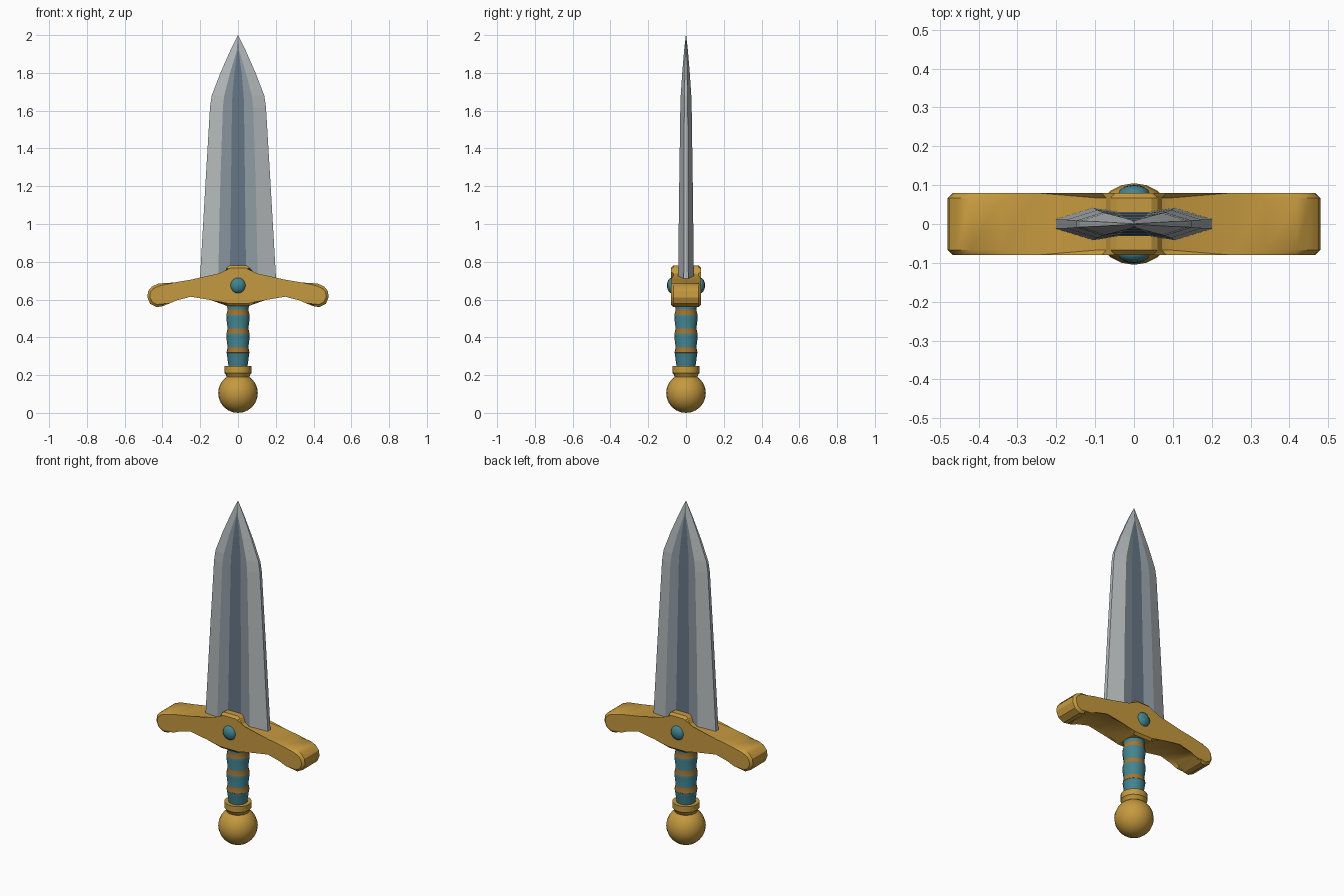
import bpy, bmesh, math
from mathutils import Matrix

if "Cube" in bpy.data.objects:
    bpy.data.objects.remove(bpy.data.objects["Cube"])


def mat(name, col):
    m = bpy.data.materials.new(name)
    m.diffuse_color = (*col, 1)
    m.use_nodes = True
    m.node_tree.nodes["Principled BSDF"].inputs["Base Color"].default_value = m.diffuse_color
    return m


GOLD = mat("gold", (0.56, 0.32, 0.05))
TEAL = mat("teal", (0.055, 0.23, 0.28))
BROWN = mat("bronze wrap", (0.38, 0.18, 0.03))
EDGE = mat("edge steel", (0.46, 0.49, 0.50))
MID = mat("mid steel", (0.27, 0.32, 0.36))
DARK = mat("dark steel", (0.13, 0.18, 0.24))


def finish(name, bm, mats, angle=None):
    bmesh.ops.remove_doubles(bm, verts=bm.verts, dist=1e-5)
    bmesh.ops.recalc_face_normals(bm, faces=bm.faces)
    me = bpy.data.meshes.new(name)
    bm.to_mesh(me)
    bm.free()
    for m in mats:
        me.materials.append(m)
    ob = bpy.data.objects.new(name, me)
    bpy.context.collection.objects.link(ob)
    if angle:
        bpy.ops.object.select_all(action='DESELECT')
        ob.select_set(True)
        bpy.context.view_layer.objects.active = ob
        bpy.ops.object.shade_smooth_by_angle(angle=math.radians(angle))
    return ob


def loft(bm, rings, index=lambda level, side: 0):
    vs = [[bm.verts.new(p) for p in r] for r in rings]
    n = len(vs[0])
    for k in range(len(vs) - 1):
        for i in range(n):
            j = (i + 1) % n
            f = bm.faces.new((vs[k][i], vs[k][j], vs[k + 1][j], vs[k + 1][i]))
            f.material_index = index(k, i)
    bm.faces.new(vs[0])
    bm.faces.new(vs[-1])


def lathe(name, prof, mats, index=lambda k, i: 0, n=16, angle=30):
    bm = bmesh.new()
    loft(bm, [[(r * math.cos(2 * math.pi * i / n), r * math.sin(2 * math.pi * i / n), z)
               for i in range(n)] for r, z in prof], index)
    return finish(name, bm, mats, angle)


def ball(name, m, loc, scale, u=20, v=12):
    bm = bmesh.new()
    bmesh.ops.create_uvsphere(bm, u_segments=u, v_segments=v, radius=1)
    bm.transform(Matrix.Translation(loc) @ Matrix.Diagonal((*scale, 1)))
    return finish(name, bm, [m], 60)


# Blade: z, half width, ridge x, fuller x, edge y, ridge y, fuller y
levels = [(0.70, 0.202, 0.105, 0.043, 0.012, 0.042, 0.032),
          (1.20, 0.173, 0.094, 0.037, 0.011, 0.036, 0.027),
          (1.62, 0.148, 0.080, 0.032, 0.009, 0.030, 0.022),
          (1.68, 0.139, 0.073, 0.030, 0.008, 0.028, 0.020),
          (1.80, 0.093, 0.042, 0.019, 0.006, 0.020, 0.015),
          (1.92, 0.040, 0.006, 0.003, 0.003, 0.010, 0.009),
          (1.998, 0.002, 0.001, 0.0005, 0.0005, 0.001, 0.001)]
rings = []
for z, w, rx, fx, ey, ry, fy in levels:
    front = [(-w, -ey), (-rx, -ry), (-fx, -fy), (fx, -fy), (rx, -ry), (w, -ey)]
    rings.append([(x, y, z) for x, y in front + [(-x, -y) for x, y in front]])
bm = bmesh.new()
loft(bm, rings, lambda k, i: (0, 1, 2, 1, 0, 0)[i % 6])
finish("blade", bm, [EDGE, MID, DARK])

# Guard: mirrored outline, extruded front to back with bevelled rims
half = [(0.045, 0.78), (0.06, 0.77), (0.072, 0.738), (0.095, 0.726), (0.25, 0.705),
        (0.34, 0.69), (0.42, 0.685), (0.455, 0.67), (0.476, 0.645), (0.48, 0.612),
        (0.465, 0.578), (0.43, 0.56), (0.40, 0.565), (0.37, 0.59), (0.33, 0.608),
        (0.25, 0.615), (0.14, 0.61), (0.06, 0.567)]
outline = half + [(-x, z) for x, z in reversed(half)]
bm = bmesh.new()
loft(bm, [[(x, y, z) for x, z in outline] for y in (-0.08, 0.08)])
rim = [e for e in bm.edges if abs(e.verts[0].co.y - e.verts[1].co.y) < 1e-6]
bmesh.ops.bevel(bm, geom=rim, offset=0.013, segments=1, affect='EDGES')
finish("guard", bm, [GOLD], 28)

# Gems on both faces of the guard
for side, s in (("front", -1), ("back", 1)):
    ball(side + "_gem", TEAL, (0, s * 0.075, 0.675), (0.042, 0.026, 0.042), 12, 8)

# Grip: swelling teal segments with bronze bands between
prof = [(0.048, 0.23), (0.060, 0.318)]
for zb in (0.333, 0.433, 0.533):
    prof += [(0.061, zb - 0.014), (0.055, zb + 0.014), (0.062, zb + 0.07)]
prof[-1] = (0.063, 0.59)
lathe("grip", prof, [TEAL, BROWN], lambda k, i: 1 if k in (2, 5, 8) else 0)

# Collar and round pommel
lathe("collar", [(0.058, 0.185), (0.066, 0.205), (0.072, 0.212), (0.072, 0.247), (0.05, 0.247)], [GOLD])
ball("pommel", GOLD, (0, 0, 0.105), (0.105, 0.105, 0.105))
